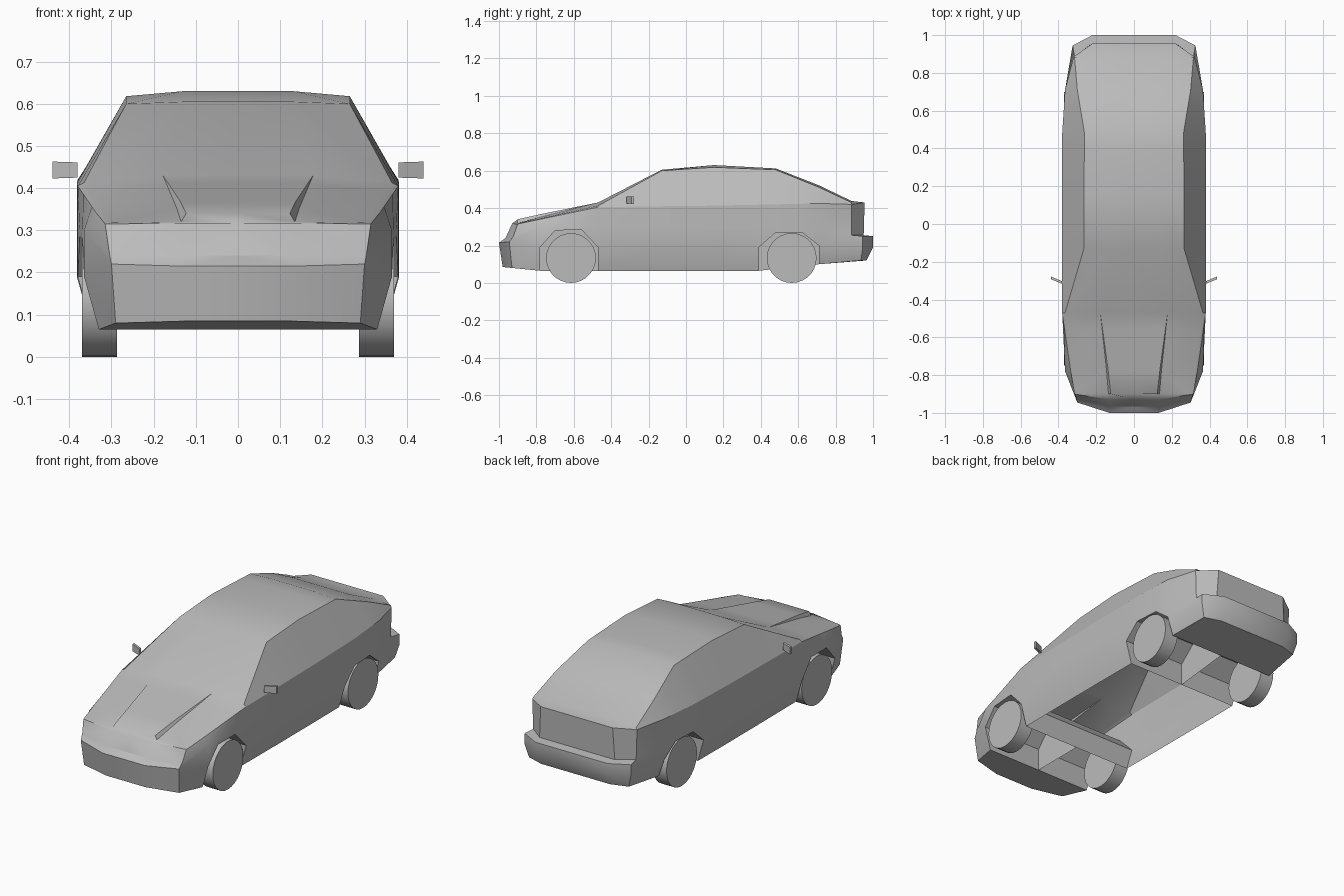
import bpy
import bmesh
import math
from mathutils import Vector

default_cube = bpy.data.objects.get("Cube")
if default_cube:
    bpy.data.objects.remove(default_cube, do_unlink=True)

# One flat grey for the whole car
grey = bpy.data.materials.new("plain_grey")
grey.use_nodes = True
grey.diffuse_color = (0.5, 0.5, 0.5, 1)
grey.node_tree.nodes["Principled BSDF"].inputs["Base Color"].default_value = (0.5, 0.5, 0.5, 1)


def finish(name, bm, angle=30, mirrored=True):
    """Turn a bmesh into a shaded object, mirrored across the car's centre."""
    bmesh.ops.remove_doubles(bm, verts=bm.verts, dist=0.0005)
    bmesh.ops.recalc_face_normals(bm, faces=bm.faces)
    mesh = bpy.data.meshes.new(name)
    bm.to_mesh(mesh)
    bm.free()
    mesh.materials.append(grey)
    obj = bpy.data.objects.new(name, mesh)
    bpy.context.collection.objects.link(obj)
    bpy.ops.object.select_all(action="DESELECT")
    obj.select_set(True)
    bpy.context.view_layer.objects.active = obj
    bpy.ops.object.shade_smooth_by_angle(angle=math.radians(angle))
    if mirrored:
        obj.modifiers.new("Mirror", "MIRROR").use_clip = True
    return obj


# Key outlines: y, flank x, shoulder x z, roof edge x z, crown x z, hood step
KEYS = [
    (-.90, .30, .315, .315, .30, .318, .135, .32, .02),
    (-.78, .365, .335, .34, .32, .344, .145, .352, .015),
    (-.47, .38, .38, .405, .365, .413, .178, .43, 0),
    (-.13, .382, .382, .41, .265, .60, .13, .605, 0),
    (.15, .382, .382, .413, .265, .618, .13, .63, 0),
    (.48, .38, .38, .42, .262, .605, .13, .612, 0),
    (.71, .365, .365, .425, .30, .512, .18, .522, 0),
    (.885, .335, .32, .42, .315, .43, .22, .438, 0),
]


def outline(y):
    """Interpolate the key outlines at y."""
    for low, high in zip(KEYS, KEYS[1:]):
        if y <= high[0]:
            t = (y - low[0]) / (high[0] - low[0])
            return [a + (b - a) * t for a, b in zip(low, high)][1:]


def upper(y):
    """Half section of the upper body from shoulder to centre line."""
    flank, sx, sz, ex, ez, cx, cz, step = outline(y)
    return [Vector(p) for p in ((sx, y, sz), (ex, y, ez), (cx, y, cz),
                                (cx - step * 0.6, y, cz + step), (0, y, cz + step))]


def lower(y, arch_z, sill_z):
    """Half section of the flank: sill, arch line and waist."""
    flank = outline(y)[0]
    return [Vector((flank - .035, y, sill_z)), Vector((flank, y, arch_z)),
            Vector((flank, y, .30))]


body = bmesh.new()


def face(*points):
    body.faces.new([body.verts.new(p) for p in points])


def strips(first, second):
    """Skin the gap between two equally long point rows."""
    for a, b, c, d in zip(first, first[1:], second[1:], second):
        face(a, b, c, d)


def centre(point, x=0):
    return Vector((x, point[1], point[2]))


# Flank stations: y, arch height, sill height
front_arch = [(-.78, .19, .065), (-.70, .28, .065), (-.56, .285, .065), (-.47, .19, .065)]
middle = [(-.13, .19, .065), (.15, .19, .065)]
rear_arch = [(.39, .19, .065), (.48, .27, .065), (.62, .27, .065), (.71, .20, .10)]
stations = front_arch + middle + rear_arch
nose_corner = [Vector(p) for p in ((.29, -.93, .08), (.30, -.945, .22), (.305, -.925, .245))]
tail_corner = [Vector(p) for p in ((.305, .935, .12), (.325, .945, .19), (.315, .885, .255))]
sections = ([nose_corner + upper(-.90)]
            + [lower(*s) + upper(s[0]) for s in stations]
            + [tail_corner + upper(.885)])

# Outer shell, leaving the sill row open at the wheel arches
open_spans = {1, 2, 3, 7, 8, 9}
for i, (near, far) in enumerate(zip(sections, sections[1:])):
    start = 1 if i in open_spans else 0
    strips(near[start:], far[start:])

# Nose with bumper, and hood leading edge
nose = [Vector(p) for p in ((.12, -.98, .085), (.13, -1, .215),
                            (.13, -.965, .24), (.13, -.93, .317))]
nose_mid = [centre(p) for p in nose]
shoulder, edge, crown, ridge, top = sections[0][3:]
strips(nose_corner + [shoulder], nose)
strips(nose, nose_mid)
face(shoulder, nose[-1], crown, edge)
face(nose[-1], nose_mid[-1], top, ridge, crown)

# Tail panel, bumper ledge and bumper
bumper_corner = Vector((.325, .945, .25))
tail = [Vector(p) for p in ((.21, .965, .12), (.22, 1, .19), (.22, 1, .25),
                            (.23, .95, .255), (.22, .955, .43))]
tail_mid = [centre(p) for p in tail]
shoulder, edge, crown, ridge, top = sections[-1][3:]
strips(tail_corner[:2] + [bumper_corner, tail_corner[2], shoulder], tail)
strips(tail, tail_mid)
face(tail_corner[1], bumper_corner, tail_corner[2])
face(shoulder, edge, crown, tail[-1])
face(crown, top, tail_mid[-1], tail[-1])

# Underside of the nose and tail
for corner, end, sill in ((nose_corner[0], nose[0], sections[1][0]),
                          (tail_corner[0], tail[0], sections[-2][0])):
    face(corner, end, centre(end), centre(sill), sill)

# Wheel wells running in to a wall on the centre line
for first, last in ((1, 4), (7, 10)):
    arch = ([sections[first][0]] + [s[1] for s in sections[first:last + 1]]
            + [sections[last][0]])
    inner = [centre(p) for p in arch]
    strips(arch, inner)
    face(*inner)
finish("car_body", body)

# Wheels
for side, sign in (("left", 1), ("right", -1)):
    for end, y in (("front", -.615), ("rear", .565)):
        wheel = bmesh.new()
        bmesh.ops.create_cone(wheel, cap_ends=True, segments=28,
                              radius1=.133, radius2=.133, depth=.083)
        obj = finish(f"{end}_{side}_wheel", wheel, mirrored=False)
        obj.rotation_euler.y = math.pi / 2
        obj.location = (sign * .328, y, .133)

# Door mirrors, swept back at the outer end
mirrors = bmesh.new()
bmesh.ops.create_cube(mirrors, size=1)
for v in mirrors.verts:
    out = v.co.x + .5
    v.co = (.38 + .06 * out, -.31 + .025 * out + .014 * v.co.y,
            .443 + (.036 + .004 * out) * v.co.z)
finish("door_mirrors", mirrors)
